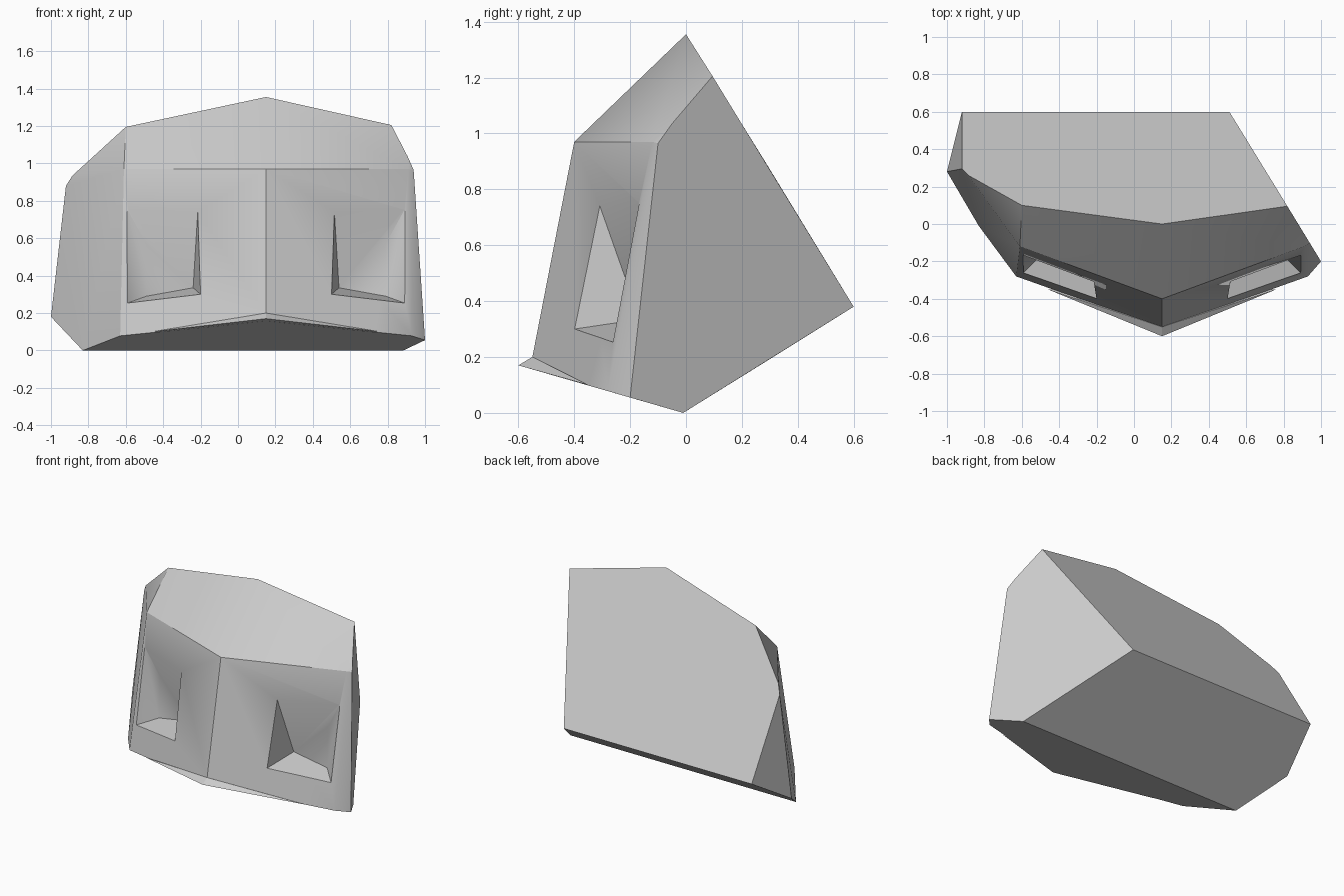
import bpy, bmesh, math

if "Cube" in bpy.data.objects:
    bpy.data.objects.remove(bpy.data.objects["Cube"], do_unlink=True)

MID = 0.15  # plane of symmetry of the front ridge and niches

stone = bpy.data.materials.new("stone_grey")
stone.use_nodes = True
grey = (0.6, 0.6, 0.6, 1)
stone.diffuse_color = grey
stone.node_tree.nodes["Principled BSDF"].inputs["Base Color"].default_value = grey


def mirrored(points):
    return [(2 * MID - x, y, z) for x, y, z in points]


def hull(name, points):
    """Convex solid around a handful of corner points."""
    bm = bmesh.new()
    for p in points:
        bm.verts.new(p)
    res = bmesh.ops.convex_hull(bm, input=bm.verts[:])
    loose = [v for v in bm.verts if not v.link_faces]
    bmesh.ops.delete(bm, geom=loose, context='VERTS')
    bmesh.ops.dissolve_limit(bm, angle_limit=math.radians(1.0),
                             verts=bm.verts[:], edges=bm.edges[:])
    bmesh.ops.recalc_face_normals(bm, faces=bm.faces[:])
    mesh = bpy.data.meshes.new(name)
    bm.to_mesh(mesh)
    bm.free()
    mesh.materials.append(stone)
    obj = bpy.data.objects.new(name, mesh)
    bpy.context.collection.objects.link(obj)
    return obj


def combine(target, tool, operation):
    mod = target.modifiers.new(operation.lower(), 'BOOLEAN')
    mod.operation = operation
    mod.solver = 'EXACT'
    mod.object = tool
    bpy.context.view_layer.objects.active = target
    bpy.ops.object.modifier_apply(modifier=mod.name)
    bpy.data.objects.remove(tool, do_unlink=True)


# Faceted block: front corners mirrored, flanks and back uneven
front = [(0.91, -0.12, 0.97), (0.93, -0.28, 0.078)]
ridge = [(MID, 0, 1.355), (MID, -0.4, 0.97), (MID, -0.558, 0.158)]
left_flank = [(0.82, 0.095, 1.205), (0.908, -0.05, 1.035), (0.939, -0.1, 0.965),
              (1, -0.2, 0.055), (0.884, -0.01, 0)]
right_flank = [(-0.6, 0.1, 1.195), (-0.885, 0.26, 0.935), (-0.92, 0.295, 0.88),
               (-1, 0.28, 0.18), (-0.83, -0.01, 0)]
back = [(-0.92, 0.6, 0.38), (0.51, 0.6, 0.38)]
block = hull("stone_block", front + mirrored(front) + ridge
             + left_flank + right_flank + back)

# Small pointed chin under the ridge
chin_end = [(0.76, -0.35, 0.1)]
chin = hull("chin", chin_end + mirrored(chin_end)
            + [(MID, -0.55, 0.2), (MID, -0.6, 0.17), (MID, -0.5, 0.15)])
combine(block, chin, 'UNION')

# Wedge-shaped niches either side of the ridge
mouth = [(0.515, -0.31, 0.745), (0.9, -0.17, 0.77),
         (0.9, -0.27, 0.25), (0.5, -0.4, 0.3)]
outside = [(x, y - 0.2, z) for x, y, z in mouth]
inner = [(0.54, -0.165, 0.335), (0.79, -0.16, 0.29), (0.79, -0.15, 0.57)]
niche = mouth + outside + inner
for name, points in (("left_niche", niche), ("right_niche", mirrored(niche))):
    cutter = hull(name, points)
    cutter.hide_render = True
    combine(block, cutter, 'DIFFERENCE')

# Soft shading with crisp edges
bpy.ops.object.select_all(action='DESELECT')
block.select_set(True)
bpy.context.view_layer.objects.active = block
bpy.ops.object.shade_smooth_by_angle(angle=math.radians(30))
